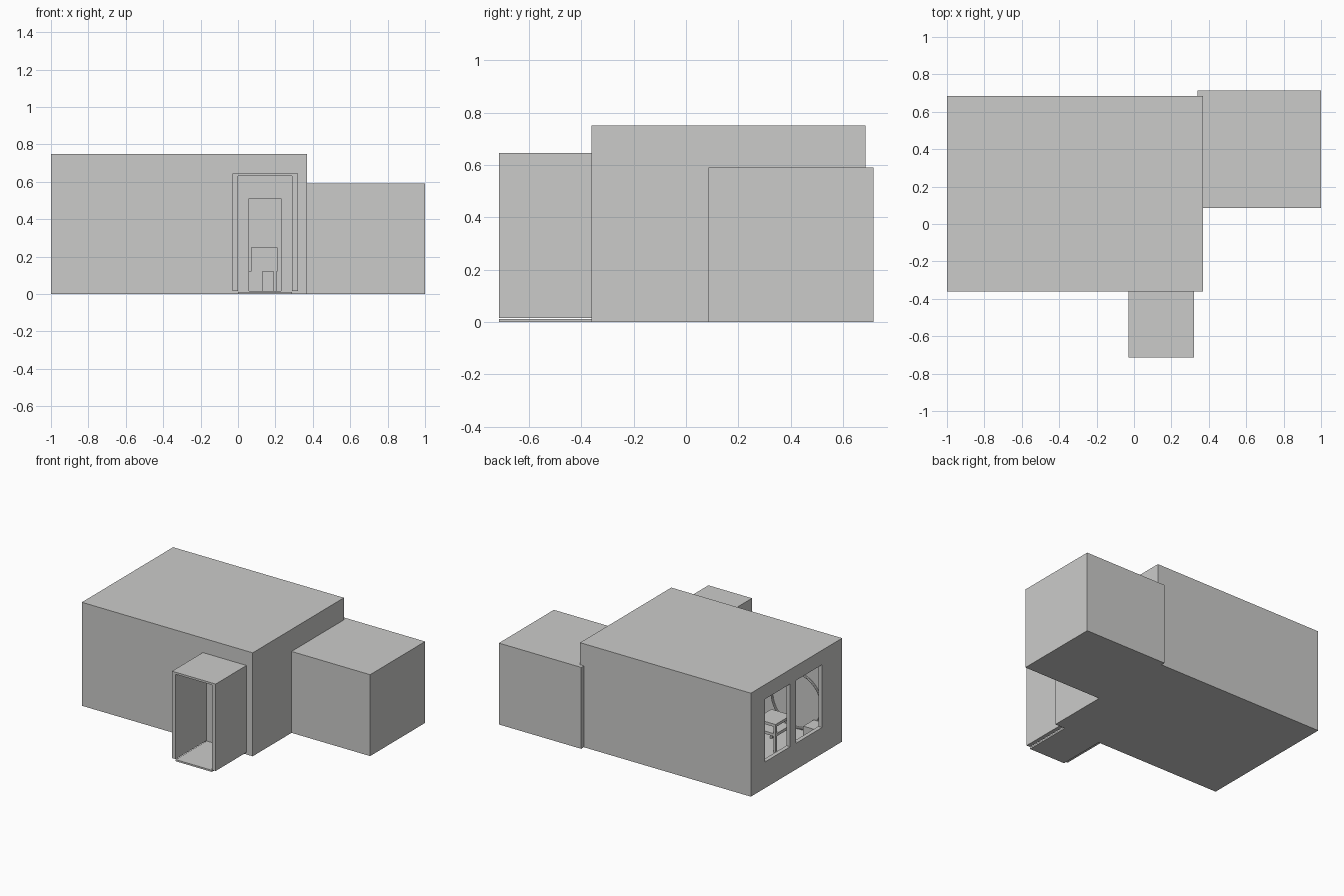
import bpy
import math

cube = bpy.data.objects.get("Cube")
if cube:
    bpy.data.objects.remove(cube, do_unlink=True)

grey = bpy.data.materials.new("plain_grey")
grey.use_nodes = True
tone = (0.6, 0.6, 0.59, 1)
grey.diffuse_color = tone
grey.node_tree.nodes["Principled BSDF"].inputs["Base Color"].default_value = tone

WALL = 0.03
SLAB = 0.015


def box(name, x, y, z):
    """Box from its (low, high) extent on each axis."""
    bpy.ops.mesh.primitive_cube_add(size=1)
    ob = bpy.context.object
    ob.name = name
    ob.data.name = name
    for v in ob.data.vertices:
        for axis, (low, high) in enumerate((x, y, z)):
            v.co[axis] = high if v.co[axis] > 0 else low
    ob.data.materials.append(grey)
    return ob


def cut(ob, x, y, z):
    """Remove a box-shaped volume from an object."""
    cutter = box("cutter", x, y, z)
    cutter.hide_render = True
    mod = ob.modifiers.new("opening", "BOOLEAN")
    mod.operation = "DIFFERENCE"
    mod.solver = "EXACT"
    mod.object = cutter
    bpy.context.view_layer.objects.active = ob
    bpy.ops.object.modifier_apply(modifier=mod.name)
    bpy.data.objects.remove(cutter, do_unlink=True)


def room(name, x, y, z):
    """Hollow room with a thin floor and roof."""
    ob = box(name, x, y, z)
    inner = [(low + WALL, high - WALL) for low, high in (x, y)]
    cut(ob, *inner, (z[0] + SLAB, z[1] - SLAB))
    return ob


# Main hall with a front doorway and two side windows
hall = room("main_hall", (-1, 0.37), (-0.36, 0.685), (0, 0.75))
cut(hall, (0.06, 0.23), (-0.4, -0.3), (SLAB, 0.51))
for near, far in ((-0.13, 0.17), (0.235, 0.525)):
    cut(hall, (-1.1, -0.95), (near, far), (0.19, 0.645))

# Side room, joined to the hall by a doorway
side = room("side_room", (0.34, 1), (0.085, 0.715), (0, 0.59))
for part in (hall, side):
    cut(part, (0.3, 0.4), (0.3, 0.47), (SLAB, 0.5))

# Entrance porch: an open-ended hood over a narrower floor
porch = box("porch_hood", (-0.03, 0.32), (-0.713, -0.36), (SLAB, 0.645))
cut(porch, (0, 0.29), (-0.8, -0.3), (-0.1, 0.63))
box("porch_floor", (0, 0.29), (-0.713, -0.36), (0, 0.012))

# Cabinet on a stand, facing the entrance
box("cabinet", (0.07, 0.21), (0.2, 0.34), (0.12, 0.25))
box("cabinet_base", (0.06, 0.13), (0.2, 0.34), (SLAB, 0.12))
box("cabinet_leg", (0.19, 0.205), (0.2, 0.34), (SLAB, 0.12))

# Two-tier table by the windows
for tier, top in (("lower", 0.15), ("upper", 0.22)):
    box("table_" + tier + "_shelf", (-0.76, -0.6), (-0.12, 0.06), (top - 0.02, top))
for i, x in enumerate((-0.76, -0.615)):
    for j, y in enumerate((-0.12, 0.045)):
        box(f"table_leg_{i}_{j}", (x, x + 0.015), (y, y + 0.015), (SLAB, 0.2))

# Round arch on the inside of the front wall, with a low bench beside it
bpy.ops.mesh.primitive_torus_add(
    major_radius=0.2, minor_radius=0.008, major_segments=48, minor_segments=8,
    location=(-0.66, -0.325, 0.225), rotation=(math.pi / 2, 0, 0))
ring = bpy.context.object
ring.name = "wall_ring"
ring.data.materials.append(grey)
bpy.ops.object.shade_smooth_by_angle()
box("bench", (-0.9, -0.8), (-0.32, -0.2), (SLAB, 0.12))
